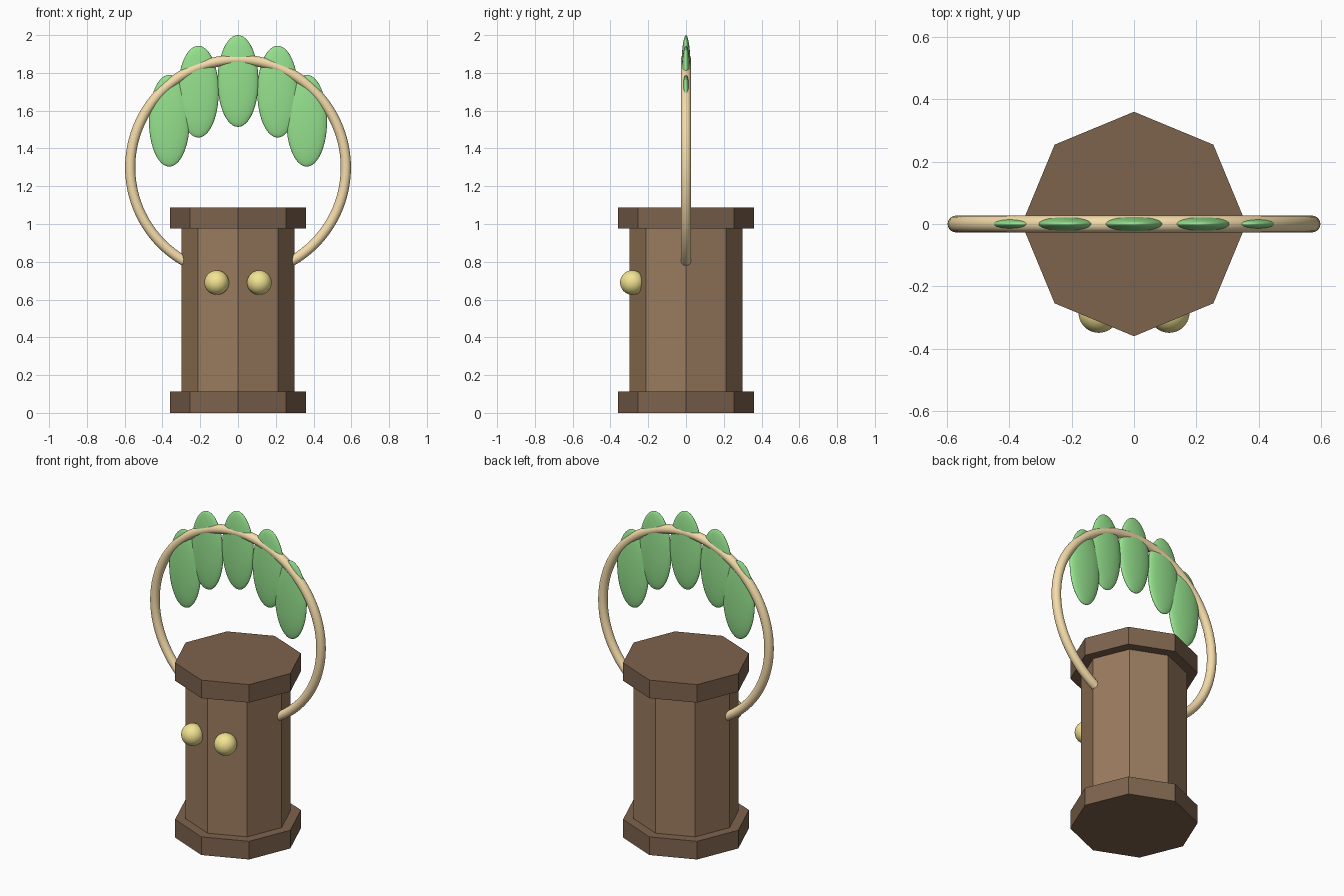
import bpy
from math import radians, sin, cos

if "Cube" in bpy.data.objects:
    bpy.data.objects.remove(bpy.data.objects["Cube"])


def material(name, rgb):
    m = bpy.data.materials.new(name)
    # sRGB picture colour to linear
    m.diffuse_color = (*[c ** 2.2 for c in rgb], 1)
    m.use_nodes = True
    m.node_tree.nodes["Principled BSDF"].inputs["Base Color"].default_value = m.diffuse_color
    return m


def finish(name, mat, smooth=False):
    ob = bpy.context.object
    ob.name = name
    ob.data.materials.append(mat)
    if smooth:
        bpy.ops.object.shade_smooth()
    return ob


def octagon(name, radius, z0, z1, mat):
    # corners lie on the x and y axes
    bpy.ops.mesh.primitive_cylinder_add(vertices=8, radius=radius, depth=z1 - z0,
                                        location=(0, 0, (z0 + z1) / 2))
    return finish(name, mat)


def ellipsoid(name, loc, radii, mat):
    bpy.ops.mesh.primitive_uv_sphere_add(segments=40, ring_count=24, radius=1, location=loc)
    bpy.context.object.scale = radii
    bpy.ops.object.transform_apply(location=False, rotation=False, scale=True)
    return finish(name, mat, True)


wood = material("wood", (0.60, 0.48, 0.37))
dark_wood = material("dark_wood", (0.49, 0.39, 0.31))
cane = material("cane", (0.96, 0.86, 0.66))
green = material("leaf_green", (0.58, 0.88, 0.55))
yellow = material("eye_yellow", (0.95, 0.89, 0.57))

# Octagonal trunk with wider base and lid
octagon("trunk", 0.30, 0.10, 0.99, wood)
octagon("base", 0.36, 0.0, 0.113, dark_wood)
octagon("lid", 0.36, 0.975, 1.087, dark_wood)

# Hoop handle, its lower part passing through the trunk
bpy.ops.mesh.primitive_torus_add(major_radius=0.571, minor_radius=0.027,
                                 major_segments=96, minor_segments=20,
                                 location=(0, 0, 1.299), rotation=(radians(90), 0, 0))
finish("hoop", cane, True)

# Upright leaves spaced along an arc under the hoop top
for i in range(-2, 3):
    a = radians(30 * i)
    ellipsoid(f"leaf_{i + 3}", (0.42 * sin(a), 0, 1.337 + 0.42 * cos(a)),
              (0.108, 0.027, 0.243), green)

# Round eyes on the front
for side, s in (("left", -1), ("right", 1)):
    ellipsoid(f"eye_{side}", (s * 0.113, -0.284, 0.69), (0.065, 0.065, 0.065), yellow)
